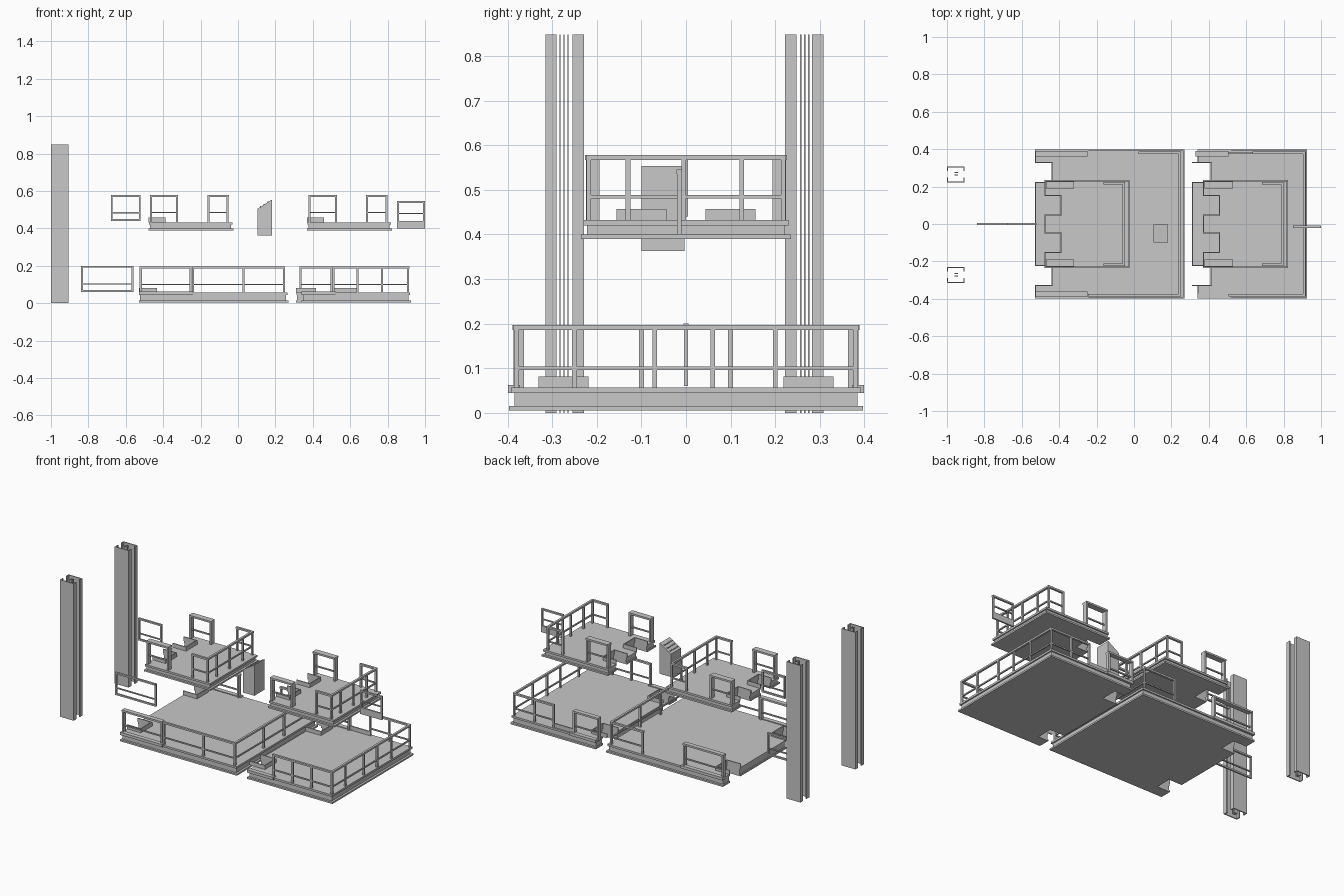
import bpy, bmesh
from mathutils import Matrix, Vector

cube = bpy.data.objects.get("Cube")
if cube:
    bpy.data.objects.remove(cube)

steel = bpy.data.materials.new("steel grey")
steel.use_nodes = True
GREY = (0.58, 0.58, 0.58, 1)
steel.diffuse_color = GREY
steel.node_tree.nodes["Principled BSDF"].inputs["Base Color"].default_value = GREY


def finish(name, bm):
    bmesh.ops.recalc_face_normals(bm, faces=bm.faces)
    mesh = bpy.data.meshes.new(name)
    bm.to_mesh(mesh)
    bm.free()
    mesh.materials.append(steel)
    obj = bpy.data.objects.new(name, mesh)
    bpy.context.collection.objects.link(obj)


def box(bm, x0, x1, y0, y1, z0, z1):
    mid = Vector(((x0 + x1) / 2, (y0 + y1) / 2, (z0 + z1) / 2))
    size = Matrix.Diagonal((x1 - x0, y1 - y0, z1 - z0, 1))
    bmesh.ops.create_cube(bm, size=1, matrix=Matrix.Translation(mid) @ size)


def prism(bm, points, offset):
    face = bm.faces.new([bm.verts.new(p) for p in points])
    out = bmesh.ops.extrude_face_region(bm, geom=[face])["geom"]
    moved = [v for v in out if isinstance(v, bmesh.types.BMVert)]
    bmesh.ops.translate(bm, vec=offset, verts=moved)


def rail(name, axis, fixed, stops, z0, z1, mid, depth=0.011, t=0.011):
    """Guard rail along one axis: posts at the stops, top bar and middle bar."""
    bm = bmesh.new()
    h = t / 2

    def bar(a, b, low, high, w):
        if axis == "x":
            box(bm, a, b, fixed - w, fixed + w, low, high)
        else:
            box(bm, fixed - w, fixed + w, a, b, low, high)
    for s in stops:
        bar(s - h, s + h, z0, z1, depth / 2)
    bar(stops[0] - h, stops[-1] + h, z1 - t, z1, depth * 0.6)
    bar(stops[0], stops[-1], mid - h * 0.7, mid + h * 0.7, h * 0.7)
    finish(name, bm)


def frame(name, x0, x1, y, z0, z1, mid, solid_to):
    """Free-standing rectangular gate."""
    rail(name, "x", y, (x0 + 0.005, x1 - 0.005), z0, z1, mid, 0.01, 0.01)
    bm = bmesh.new()
    box(bm, x0, x1, y - 0.005, y + 0.005, z0, solid_to)
    finish(name + "_base", bm)


def platform(name, x0, x1, half, z0, z1, notch, tongue=0):
    """Deck with lipped edge beams and two mast notches on the -x side."""
    depth, n0, n1 = notch
    layers = ((z0, z0 + 0.010, 0.0), (z0 + 0.010, z1 - 0.012, 0.013), (z1 - 0.012, z1, 0.005))
    bm = bmesh.new()
    for low, high, inset in layers:
        xa, xb, h = x0 + inset * 0.5, x1 - inset, half - inset
        side = [(xa - tongue, n0), (xa + depth, n0), (xa + depth, n1), (xa, n1), (xa, h)]
        outline = side + [(xb, h), (xb, -h)] + [(x, -y) for x, y in reversed(side)]
        prism(bm, [(x, y, low) for x, y in outline], (0, 0, high - low))
    finish(name + "_deck", bm)
    # Raised collars around the mast notches
    bm = bmesh.new()
    xa = x0 - tongue
    xe = x0 + depth
    for s in (-1, 1):
        for a, b in ((n0 - 0.006, n0), (n1, n1 + 0.006)):
            ya, yb = sorted((a * s, b * s))
            box(bm, xa, xe, ya, yb, z1, z1 + 0.025)
        ya, yb = sorted(((n0 - 0.006) * s, (n1 + 0.006) * s))
        box(bm, xe, xe + 0.006, ya, yb, z1, z1 + 0.025)
    finish(name + "_mast_collars", bm)


# Lower platforms
LOW = (0.055, 0.197, 0.1)
GATE = 0.024
platform("large_platform", -0.53, 0.27, 0.397, 0.005, 0.057, (0.09, 0.225, 0.325))
platform("second_platform", 0.34, 0.925, 0.397, 0.005, 0.057, (0.07, 0.225, 0.325), 0.03)
for side, y in (("back", 0.375), ("front", -0.375)):
    rail("large_" + side + "_gate", "x", y, (-0.52, -0.255), *LOW, GATE)
rail("large_front_rail", "x", -0.38, (-0.24, 0.03, 0.245), *LOW)
rail("large_back_rail", "x", 0.38, (0.03, 0.245), *LOW)
rail("large_side_rail", "y", 0.245, (-0.38, -0.1, 0.1, 0.38), *LOW)
rail("second_back_gate", "x", 0.375, (0.335, 0.5), *LOW, GATE)
rail("second_front_rail", "x", -0.38, (0.51, 0.64, 0.77, 0.91), *LOW)
rail("second_back_rail", "x", 0.38, (0.64, 0.77, 0.91), *LOW)
rail("second_side_rail", "y", 0.91, (-0.38, -0.25, -0.07, 0.06, 0.2, 0.38), *LOW)
bm = bmesh.new()
box(bm, 0.5, 0.64, 0.375, 0.383, 0.03, 0.082)
finish("second_toe_plate", bm)

# Outer stepped sills beside the lower gates
bm = bmesh.new()
for x0, x1 in ((-0.53, -0.24), (0.34, 0.52)):
    for s in (-1, 1):
        ya, yb = sorted((0.372 * s, 0.399 * s))
        box(bm, x0, x1, ya, yb, 0.045, 0.062)
finish("lower_sills", bm)

# Upper platforms with matching rails
HIGH = (0.43, 0.578, 0.485)
for name, x in (("upper_right", -0.478), ("upper_left", 0.37)):
    platform(name, x, x + 0.454, 0.235, 0.39, 0.432, (0.085, 0.05, 0.15))
    for side, s in (("back", 1), ("front", -1)):
        rail(f"{name}_{side}_gate", "x", 0.209 * s, (x + 0.013, x + 0.153), *HIGH, 0.03)
        rail(f"{name}_{side}_rail", "x", 0.218 * s, (x + 0.32, x + 0.423), *HIGH)
    rail(name + "_side_rail", "y", x + 0.423, (-0.218, -0.13, -0.005, 0.125, 0.218), *HIGH)

# Free-standing gates
frame("low_gate", -0.84, -0.56, 0, 0.06, 0.2, 0.103, 0.07)
frame("high_gate", -0.68, -0.52, 0, 0.44, 0.578, 0.483, 0.45)
frame("kick_plate_gate", 0.85, 1.0, -0.015, 0.4, 0.546, 0.48, 0.44)

# Masts: paired channels opening toward slim guide strips between them
for side, s, shift in (("back", 1, 0), ("front", -1, 0.007)):
    bm = bmesh.new()
    parts = [(-1, -0.905, 0.302, 0.308), (-0.911, -0.905, 0.283, 0.308),
             (-1, -0.994, 0.283, 0.308), (-1, -0.905, 0.222, 0.228),
             (-0.911, -0.905, 0.222, 0.248), (-1, -0.994, 0.222, 0.248)]
    parts += [(-0.96, -0.94, y, y + 0.003) for y in (0.256, 0.265, 0.274)]
    for x0, x1, a, b in parts:
        ya, yb = sorted(((a + shift) * s, (b + shift) * s))
        box(bm, x0, x1, ya, yb, 0, 0.848)
    finish(side + "_mast", bm)

# Control console with sloping top and small keys
bm = bmesh.new()
profile = ((0.105, 0.363), (0.182, 0.363), (0.182, 0.553), (0.172, 0.548), (0.105, 0.505))
prism(bm, [(x, -0.1, z) for x, z in profile], (0, 0.097, 0))
finish("control_console", bm)
bm = bmesh.new()
for i in range(3):
    for j in range(4):
        x, y = 0.117 + i * 0.02, -0.09 + j * 0.021
        z = 0.505 + (x - 0.105) * 0.64
        box(bm, x, x + 0.006, y, y + 0.012, z - 0.004, z + 0.006)
finish("console_keys", bm)
